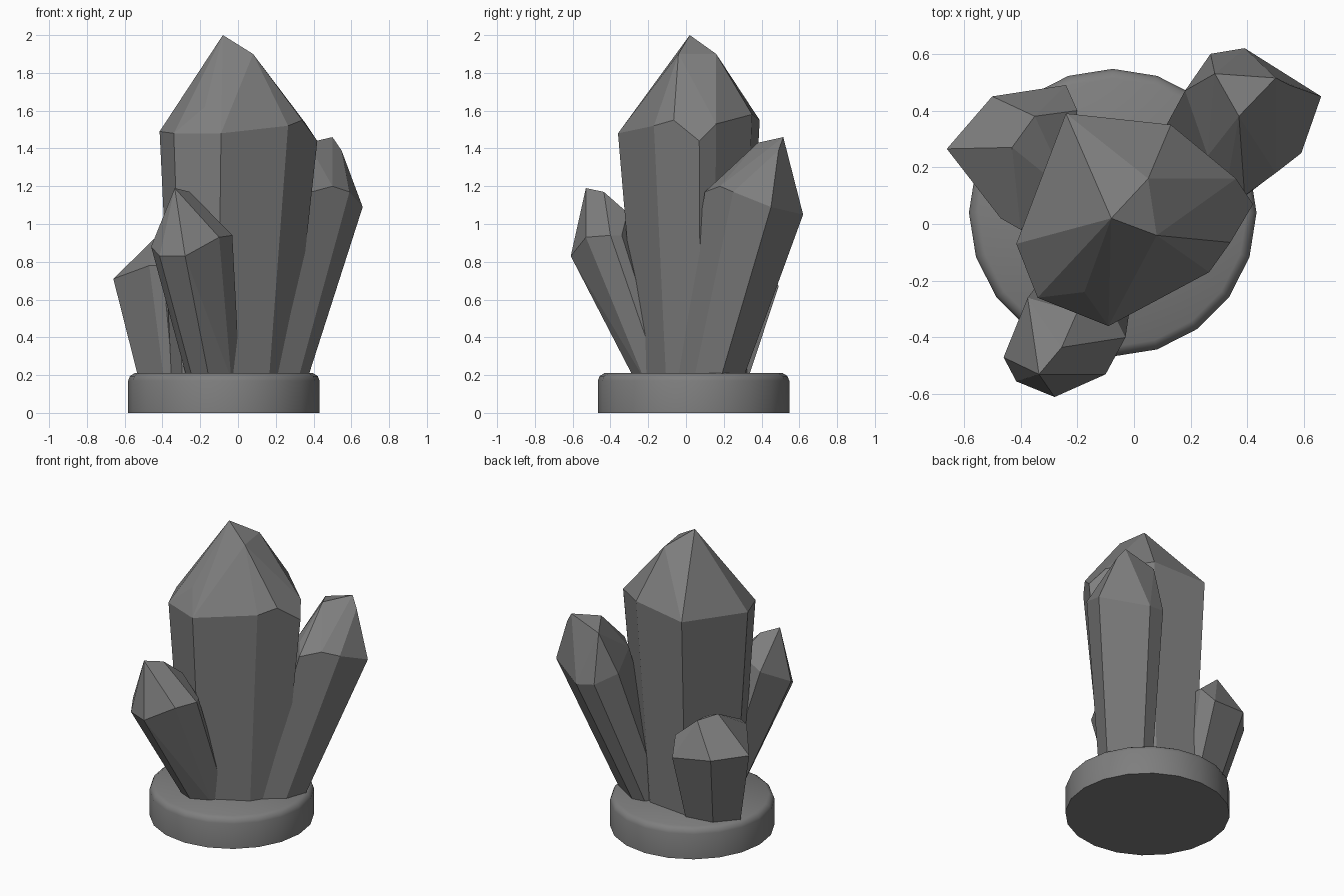
import bpy, bmesh, math

if "Cube" in bpy.data.objects:
    bpy.data.objects.remove(bpy.data.objects["Cube"])

# Dark grey stone shared by all parts
stone = bpy.data.materials.new("dark_stone")
stone.diffuse_color = (0.21, 0.21, 0.21, 1)
stone.use_nodes = True
stone.node_tree.nodes["Principled BSDF"].inputs["Base Color"].default_value = stone.diffuse_color


def finish(name, bm):
    bmesh.ops.recalc_face_normals(bm, faces=bm.faces)
    mesh = bpy.data.meshes.new(name)
    bm.to_mesh(mesh)
    bm.free()
    mesh.materials.append(stone)
    obj = bpy.data.objects.new(name, mesh)
    bpy.context.collection.objects.link(obj)
    return obj


def crystal(name, tips, ring, foot, ratio):
    """Faceted crystal: shoulder ring tapering down to a foot, cut tips above."""
    cx = (min(p[0] for p in ring) + max(p[0] for p in ring)) / 2
    cy = (min(p[1] for p in ring) + max(p[1] for p in ring)) / 2
    base = [(foot[0] + (x - cx) * ratio, foot[1] + (y - cy) * ratio, 0.18)
            for x, y, z in ring]
    bm = bmesh.new()
    for p in tips + ring + base:
        bm.verts.new(p)
    bmesh.ops.convex_hull(bm, input=bm.verts[:])
    loose = [v for v in bm.verts if not v.link_faces]
    bmesh.ops.delete(bm, geom=loose, context='VERTS')
    bmesh.ops.dissolve_limit(bm, angle_limit=math.radians(6),
                             verts=bm.verts[:], edges=bm.edges[:])
    return finish(name, bm)


# Round plinth with a rounded top rim
bm = bmesh.new()
N = 20
loops = []
for r, z in [(0.507, 0), (0.507, 0.17), (0.497, 0.195), (0.473, 0.21)]:
    loops.append([bm.verts.new((-0.075 + r * math.cos(math.tau * i / N),
                                0.04 + r * math.sin(math.tau * i / N), z))
                  for i in range(N)])
for a, b in zip(loops, loops[1:]):
    for i in range(N):
        j = (i + 1) % N
        bm.faces.new((a[i], a[j], b[j], b[i]))
bm.faces.new(loops[0][::-1])
bm.faces.new(loops[-1])
plinth = finish("plinth", bm)
bpy.context.view_layer.objects.active = plinth
plinth.select_set(True)
bpy.ops.object.shade_smooth_by_angle(angle=math.radians(40))
plinth.select_set(False)

# Tall central crystal
crystal("main_crystal",
        [(-0.08, 0.02, 2.0), (0.05, 0.16, 1.9), (0.08, -0.04, 1.9),
         (-0.175, -0.24, 1.62)],
        [(-0.415, -0.07, 1.49), (-0.34, -0.26, 1.48), (-0.09, -0.36, 1.48),
         (0.265, -0.17, 1.52), (0.34, -0.065, 1.55), (0.42, 0.07, 1.44),
         (0.36, 0.16, 1.53), (0.13, 0.35, 1.58), (-0.24, 0.39, 1.55)],
        (-0.035, 0.035), 0.76)

# Leaning crystal at the back right
crystal("back_right_crystal",
        [(0.5, 0.515, 1.46), (0.37, 0.38, 1.43), (0.285, 0.53, 1.39),
         (0.548, 0.49, 1.39)],
        [(0.66, 0.45, 1.09), (0.59, 0.25, 1.17), (0.5, 0.18, 1.2),
         (0.39, 0.1, 1.17), (0.335, 0.18, 1.22), (0.26, 0.24, 1.19),
         (0.18, 0.47, 1.12), (0.27, 0.6, 1.07), (0.39, 0.62, 1.05)],
        (0.2, 0.12), 0.7)

# Leaning crystal at the front
crystal("front_crystal",
        [(-0.335, -0.53, 1.19), (-0.255, -0.435, 1.17)],
        [(-0.03, -0.4, 0.94), (-0.1, -0.53, 0.93), (-0.28, -0.61, 0.83),
         (-0.415, -0.555, 0.83), (-0.46, -0.47, 0.88), (-0.375, -0.26, 1.0),
         (-0.2, -0.31, 1.06), (-0.06, -0.34, 0.94)],
        (-0.13, -0.16), 0.65)

# Short crystal at the left
crystal("left_crystal",
        [(-0.43, 0.27, 0.935), (-0.35, 0.38, 0.91)],
        [(-0.66, 0.265, 0.71), (-0.5, 0.45, 0.7), (-0.24, 0.49, 0.67),
         (-0.2, 0.4, 0.78), (-0.22, 0.1, 0.8), (-0.4, -0.02, 0.78),
         (-0.47, 0.02, 0.78)],
        (-0.365, 0.15), 0.7)
